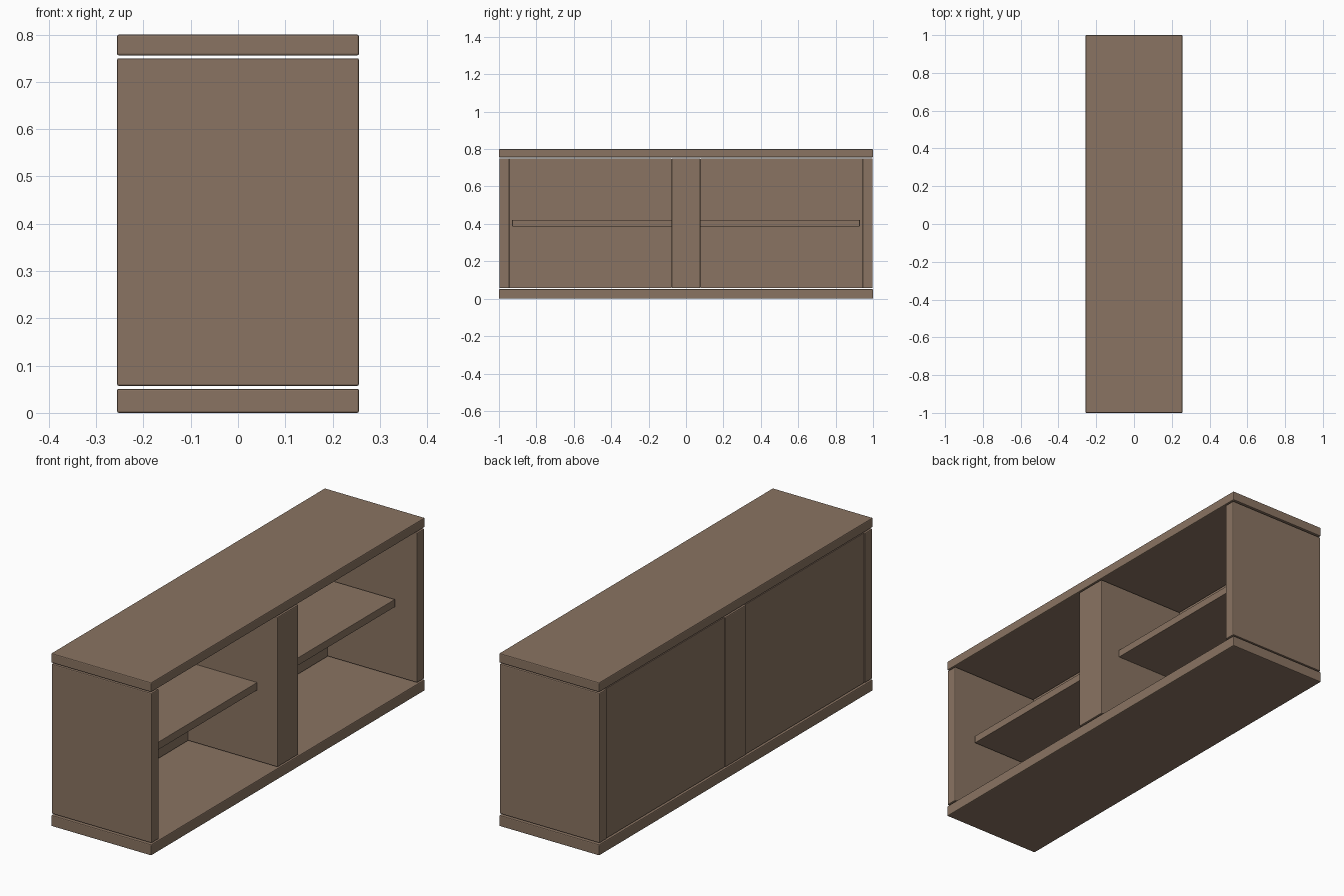
import bpy

if "Cube" in bpy.data.objects:
    bpy.data.objects.remove(bpy.data.objects["Cube"])

wood = bpy.data.materials.new("brown_wood")
wood.diffuse_color = (0.254, 0.174, 0.122, 1)
wood.use_nodes = True
wood.node_tree.nodes["Principled BSDF"].inputs["Base Color"].default_value = wood.diffuse_color


def board(name, x, y, z, bevel=0.004):
    """Box board from (min, max) ranges, with slightly softened edges."""
    bpy.ops.mesh.primitive_cube_add(
        size=1, location=(sum(x) / 2, sum(y) / 2, sum(z) / 2))
    ob = bpy.context.object
    ob.name = name
    ob.scale = (x[1] - x[0], y[1] - y[0], z[1] - z[0])
    bpy.ops.object.transform_apply(location=False, rotation=False, scale=True)
    ob.data.materials.append(wood)
    if bevel:
        mod = ob.modifiers.new("soft_edges", 'BEVEL')
        mod.width = bevel
        mod.segments = 2
    return ob


DEPTH = (-0.256, 0.256)
INNER = (0.057, 0.75)   # upright height, leaving shadow gaps to the slabs

# Top and bottom slabs
board("bottom_slab", DEPTH, (-1, 1), (0, 0.051))
board("top_slab", DEPTH, (-1, 1), (0.756, 0.8))

# Thick centre divider
board("centre_divider", DEPTH, (-0.077, 0.077), INNER)

# Side panels, back panels and free-ended shelves, mirrored left and right
for side, s in (("left", -1), ("right", 1)):
    def span(a, b):
        return tuple(sorted((s * a, s * b)))
    board(side + "_side_panel", DEPTH, span(0.944, 0.998), INNER)
    board(side + "_back_panel", (-0.251, -0.203), span(0.077, 0.944), INNER, 0)
    board(side + "_shelf", (-0.203, 0.153), span(0.077, 0.929), (0.386, 0.422), 0.002)
